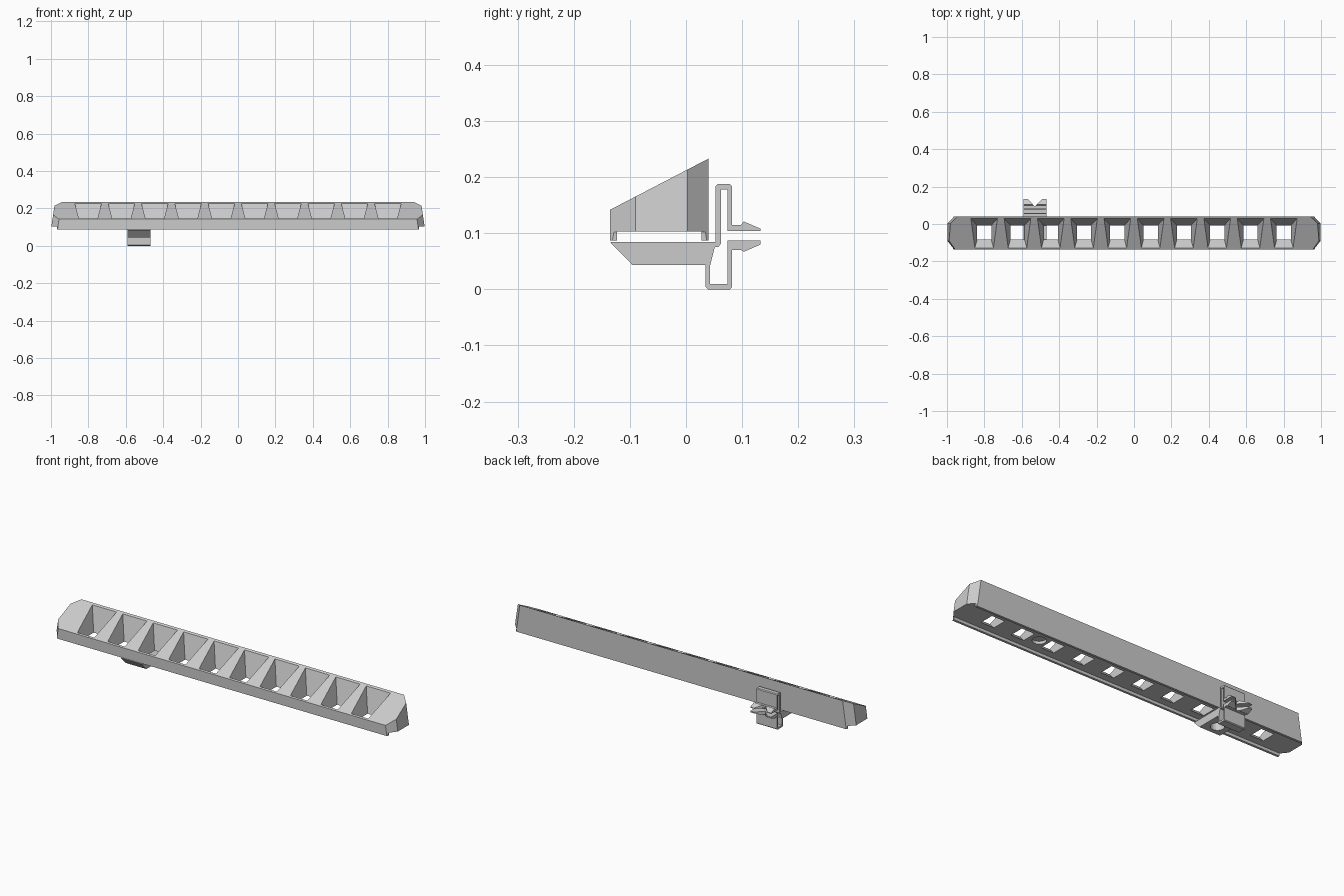
import bpy, bmesh
from mathutils import Vector

cube = bpy.data.objects.get("Cube")
if cube:
    bpy.data.objects.remove(cube, do_unlink=True)

grey = bpy.data.materials.new("plain grey")
grey.use_nodes = True
grey.diffuse_color = (0.6, 0.6, 0.6, 1)
grey.node_tree.nodes["Principled BSDF"].inputs["Base Color"].default_value = (0.6, 0.6, 0.6, 1)


def finish(name, bm):
    bmesh.ops.recalc_face_normals(bm, faces=bm.faces)
    mesh = bpy.data.meshes.new(name)
    bm.to_mesh(mesh)
    bm.free()
    mesh.materials.append(grey)
    obj = bpy.data.objects.new(name, mesh)
    bpy.context.collection.objects.link(obj)
    return obj


def loft(bm, low, high):
    """Closed solid between two rings with equal point counts."""
    a = [bm.verts.new(p) for p in low]
    b = [bm.verts.new(p) for p in high]
    bm.faces.new(a[::-1])
    bm.faces.new(b)
    n = len(a)
    for i in range(n):
        j = (i + 1) % n
        bm.faces.new((a[i], a[j], b[j], b[i]))


def rect(x0, x1, y0, y1, z):
    return [(x0, y0, z), (x1, y0, z), (x1, y1, z), (x0, y1, z)]


def box(bm, x0, x1, y0, y1, z0, z1):
    loft(bm, rect(x0, x1, y0, y1, z0), rect(x0, x1, y0, y1, z1))


def cylinder(bm, x, y, r, z0, z1):
    ret = bmesh.ops.create_cone(bm, cap_ends=True, segments=24, radius1=r, radius2=r, depth=z1 - z0)
    bmesh.ops.translate(bm, verts=ret["verts"], vec=(x, y, (z0 + z1) / 2))


def cut(obj, name, bm):
    """Subtract a solid, then drop the helper."""
    cutter = finish(name, bm)
    cutter.hide_render = True
    mod = obj.modifiers.new("cut", "BOOLEAN")
    mod.operation, mod.solver, mod.object = "DIFFERENCE", "EXACT", cutter
    bpy.context.view_layer.objects.active = obj
    bpy.ops.object.modifier_apply(modifier=mod.name)
    bpy.data.objects.remove(cutter, do_unlink=True)


BASE, CEILING = 0.0875, 0.103
CLIP_X, SCREW_Y = -0.53, -0.04

# Bar: tapered plan with chamfered corners, trimmed by the sloping top
half = [(0.965, -0.135), (1, -0.09), (1, 0.003), (0.965, 0.04)]


def plan(z, shrink):
    right = [(x - shrink, y, z) for x, y in half]
    return right + [(-x, y, z) for x, y, z in reversed(right)]


bm = bmesh.new()
loft(bm, plan(BASE, 0), plan(0.25, 0.024))
slope = Vector((0, -0.091, 0.175))
result = bmesh.ops.bisect_plane(bm, geom=bm.verts[:] + bm.edges[:] + bm.faces[:],
                                plane_co=(0, 0.04, 0.233), plane_no=slope, clear_outer=True)
bmesh.ops.contextual_create(bm, geom=[e for e in result["geom_cut"] if isinstance(e, bmesh.types.BMEdge)])
bar = finish("louvre_bar", bm)

# Underside channel between the two lips
bm = bmesh.new()
box(bm, -1.1, 1.1, -0.123, 0.028, 0, CEILING)
cut(bar, "channel_cutter", bm)

# Lips stop short of the ends
bm = bmesh.new()
for s in (-1, 1):
    x0, x1 = sorted((s * 0.968, s * 1.1))
    box(bm, x0, x1, -0.2, 0.2, 0, CEILING - 0.0005)
cut(bar, "lip_end_cutter", bm)

# Ten funnel pockets opening through the floor
bm = bmesh.new()
for i in range(10):
    x = (i - 4.5) * 0.178
    loft(bm, rect(x - 0.037, x + 0.037, -0.08, -0.008, 0.099),
         rect(x - 0.076, x + 0.076, -0.226, 0.034, 0.245))
cut(bar, "pocket_cutter", bm)

# Blind screw holes in two ribs
bm = bmesh.new()
for s in (-1, 1):
    cylinder(bm, s * CLIP_X, SCREW_Y, 0.033, 0.09, 0.118)
cut(bar, "screw_hole_cutter", bm)

# Mounting clip: plate, two spring loops and a pair of barbed prongs
profile = [(-0.135, 0.084), (-0.095, 0.043), (0.035, 0.043), (0.035, 0.004), (0.039, 0),
           (0.078, 0), (0.082, 0.004), (0.082, 0.07), (0.098, 0.07), (0.103, 0.067),
           (0.133, 0.08), (0.133, 0.087), (0.074, 0.087), (0.074, 0.01), (0.043, 0.01),
           (0.043, 0.043), (0.051, 0.075), (0.058, 0.076), (0.062, 0.081), (0.062, 0.178),
           (0.074, 0.178), (0.074, 0.104), (0.133, 0.104), (0.133, 0.108), (0.103, 0.121),
           (0.098, 0.115), (0.082, 0.115), (0.082, 0.184), (0.078, 0.188), (0.057, 0.188),
           (0.053, 0.184), (0.053, 0.084)]
bm = bmesh.new()
loft(bm, [(CLIP_X - 0.061, y, z) for y, z in profile], [(CLIP_X + 0.061, y, z) for y, z in profile])
clip = finish("mounting_clip", bm)

# V notch between the prong tips
bm = bmesh.new()
notch = [(CLIP_X - 0.05, 0.145), (CLIP_X, 0.094), (CLIP_X + 0.05, 0.145)]
loft(bm, [(x, y, 0.03) for x, y in notch], [(x, y, 0.15) for x, y in notch])
cut(clip, "notch_cutter", bm)

# Screw hole through the plate
bm = bmesh.new()
cylinder(bm, CLIP_X, SCREW_Y, 0.033, 0.02, 0.1)
cut(clip, "plate_hole_cutter", bm)
